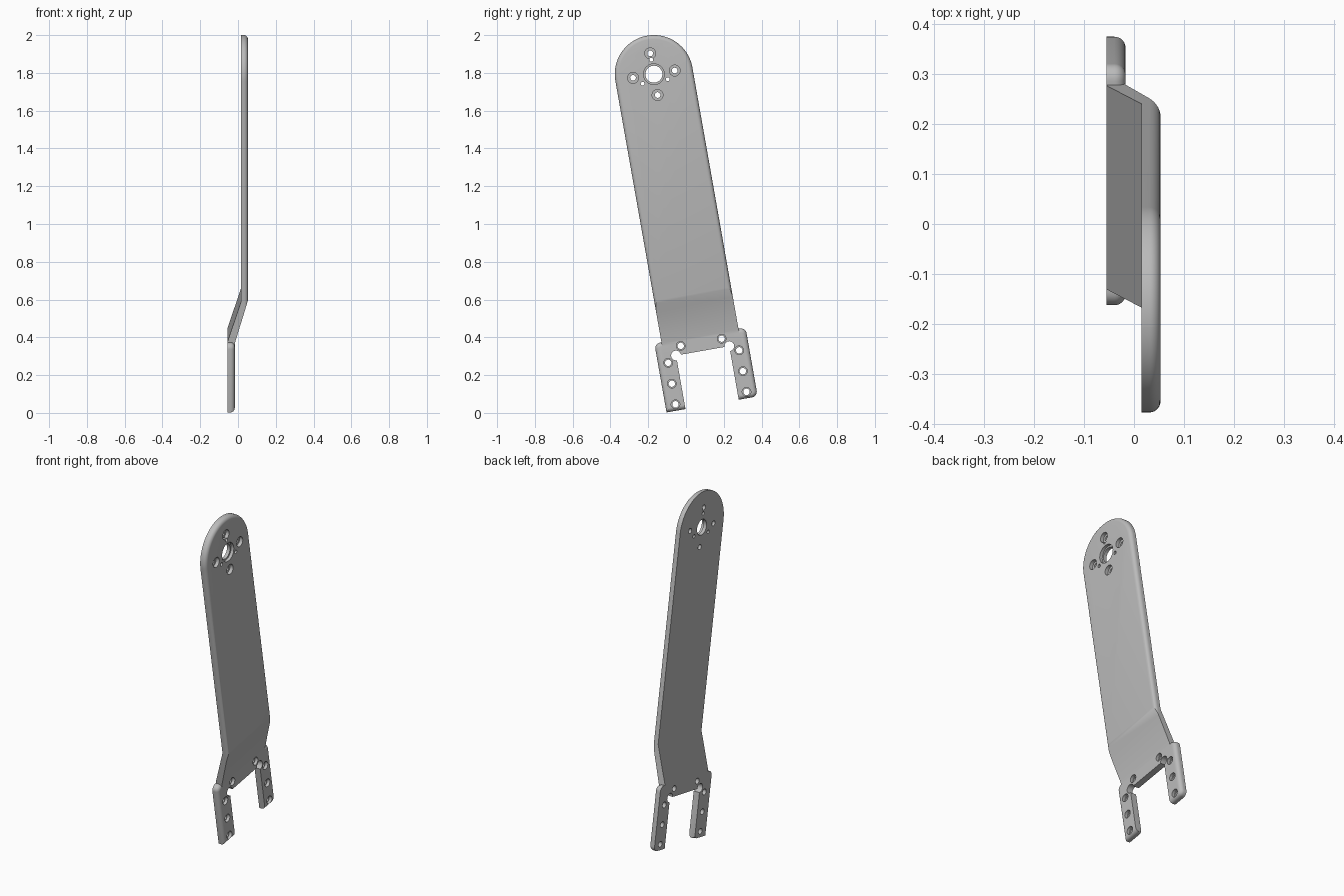
import bpy, bmesh, math
from mathutils import Matrix

if "Cube" in bpy.data.objects:
    bpy.data.objects.remove(bpy.data.objects["Cube"])

# Built upright (y across, z along the arm, origin at the pivot hole), tilted at the end
TILT = math.radians(10)
PIVOT = (0, -0.17, 1.793)
R = 0.207          # arm half width
TAB_W = 0.245      # fork half width
SLOT_W = 0.143     # notch half width
SLOT_TOP = -1.487
BOTTOM = -1.775

grey = bpy.data.materials.new("plain_grey")
grey.use_nodes = True
colour = (0.5, 0.5, 0.5, 1)
grey.diffuse_color = colour
grey.node_tree.nodes["Principled BSDF"].inputs["Base Color"].default_value = colour


def make_object(name, bm):
    bmesh.ops.recalc_face_normals(bm, faces=bm.faces)
    mesh = bpy.data.meshes.new(name)
    bm.to_mesh(mesh)
    bm.free()
    mesh.materials.append(grey)
    obj = bpy.data.objects.new(name, mesh)
    bpy.context.collection.objects.link(obj)
    return obj


def skin(name, rings):
    """Closed solid through a stack of equal rings."""
    bm = bmesh.new()
    loops = [[bm.verts.new(p) for p in ring] for ring in rings]
    n = len(loops[0])
    for a, b in zip(loops, loops[1:]):
        for i in range(n):
            j = (i + 1) % n
            bm.faces.new((a[i], a[j], b[j], b[i]))
    bm.faces.new(loops[0])
    bm.faces.new(loops[-1])
    return make_object(name, bm)


def outline(x, w, z0, z1, radii, inset):
    """Rounded rectangle ring, corners from upper right going round."""
    points = []
    corners = [(1, 1), (-1, 1), (-1, -1), (1, -1)]
    for k, ((sy, sz), r) in enumerate(zip(corners, radii)):
        r = max(r - inset, 0.0008)
        cy = sy * (w - inset - r)
        cz = z1 - inset - r if sz > 0 else z0 + inset + r
        steps = 24 if radii[k] > 0.1 else 8
        for s in range(steps + 1):
            a = math.pi / 2 * (k + s / steps)
            points.append((x, cy + r * math.cos(a), cz + r * math.sin(a)))
    return points


def rounded_plate(name, x0, x1, w, z0, z1, radii, fillet=0.022):
    """Plate with its +x rim rounded over."""
    rings = [outline(x0, w, z0, z1, radii, 0)]
    for s in range(8):
        a = math.pi / 2 * s / 7
        rings.append(outline(x1 - fillet * (1 - math.sin(a)), w, z0, z1, radii,
                             fillet * (1 - math.cos(a))))
    return skin(name, rings)


def cylinder(bm, y, z, r, x0, x1):
    place = Matrix.Translation(((x0 + x1) / 2, y, z)) @ Matrix.Rotation(math.pi / 2, 4, 'Y')
    bmesh.ops.create_cone(bm, cap_ends=True, segments=32, radius1=r, radius2=r,
                          depth=x1 - x0, matrix=place)


def combine(target, tool, operation):
    mod = target.modifiers.new("cut", 'BOOLEAN')
    mod.operation, mod.solver, mod.object = operation, 'EXACT', tool
    graph = bpy.context.evaluated_depsgraph_get()
    result = bpy.data.meshes.new_from_object(target.evaluated_get(graph))
    target.modifiers.clear()
    target.data = result
    bpy.data.objects.remove(tool)


# Arm: round-ended plate trimmed to the stepped side profile
arm = rounded_plate("arm_bracket", -0.08, 0.053, R, -1.6, R, [R - 0.0005] * 2 + [0.002] * 2)
profile = [(0.015, 0.3), (0.08, 0.3), (0.08, 0), (0.053, 0), (0.053, -1.18), (-0.017, -1.41),
           (-0.017, -1.46), (-0.055, -1.46), (-0.055, -1.40), (0.015, -1.19)]
profile[1:4] = [(0.053, 0.3)]
side = skin("side_profile", [[(x, y, z) for x, z in profile] for y in (-0.4, 0.4)])
combine(arm, side, 'INTERSECT')

# Fork plate: two tabs around a notch
fork = rounded_plate("fork", -0.055, -0.017, TAB_W, BOTTOM, -1.405, [0.03, 0.03, 0.002, 0.03])
combine(arm, fork, 'UNION')
notch = skin("notch", [[(x, -SLOT_W, -2), (x, SLOT_W, -2), (x, SLOT_W, SLOT_TOP),
                        (x, -SLOT_W, SLOT_TOP)] for x in (-0.2, 0.2)])
combine(arm, notch, 'DIFFERENCE')

# Round the inner lower corner of one tab
bm = bmesh.new()
bm.from_mesh(arm.data)
corner = [e for e in bm.edges if all(abs(v.co.y + SLOT_W) < 0.002 and v.co.z < BOTTOM + 0.03
                                     for v in e.verts)
          and abs(e.verts[0].co.x - e.verts[1].co.x) > 0.01]
if len(corner) == 1:
    bmesh.ops.bevel(bm, geom=corner, offset=0.02, segments=5, profile=0.5, affect='EDGES')
bm.to_mesh(arm.data)
bm.free()

# Holes: through radius, wider counterbore on the +x face
through, bores = bmesh.new(), bmesh.new()
cylinder(through, 0, 0, 0.045, -0.2, 0.2)
cylinder(bores, 0, 0, 0.055, 0.035, 0.2)
for k in range(4):
    a = k * math.pi / 2
    y, z = 0.112 * math.cos(a), 0.112 * math.sin(a)
    cylinder(through, y, z, 0.015, -0.2, 0.2)
    cylinder(bores, y, z, 0.029, 0.032, 0.2)
for k in range(3):
    a = math.pi / 2 + k * math.tau / 3
    cylinder(through, 0.078 * math.cos(a), 0.078 * math.sin(a), 0.01, -0.2, 0.2)
for s in (-1, 1):
    cylinder(through, s * SLOT_W, SLOT_TOP, 0.026, -0.2, 0.2)
    for y, z in [(0.11, -1.441), (0.191, -1.518), (0.191, -1.63), (0.191, -1.741)]:
        cylinder(through, s * y, z, 0.017, -0.2, 0.2)
        cylinder(bores, s * y, z, 0.023, -0.035, 0.2)
combine(arm, make_object("through_holes", through), 'DIFFERENCE')
combine(arm, make_object("counterbores", bores), 'DIFFERENCE')

# Tilt into place
arm.data.transform(Matrix.Translation(PIVOT) @ Matrix.Rotation(TILT, 4, 'X'))
bpy.ops.object.select_all(action='DESELECT')
arm.select_set(True)
bpy.context.view_layer.objects.active = arm
bpy.ops.object.shade_smooth_by_angle(angle=math.radians(30))
